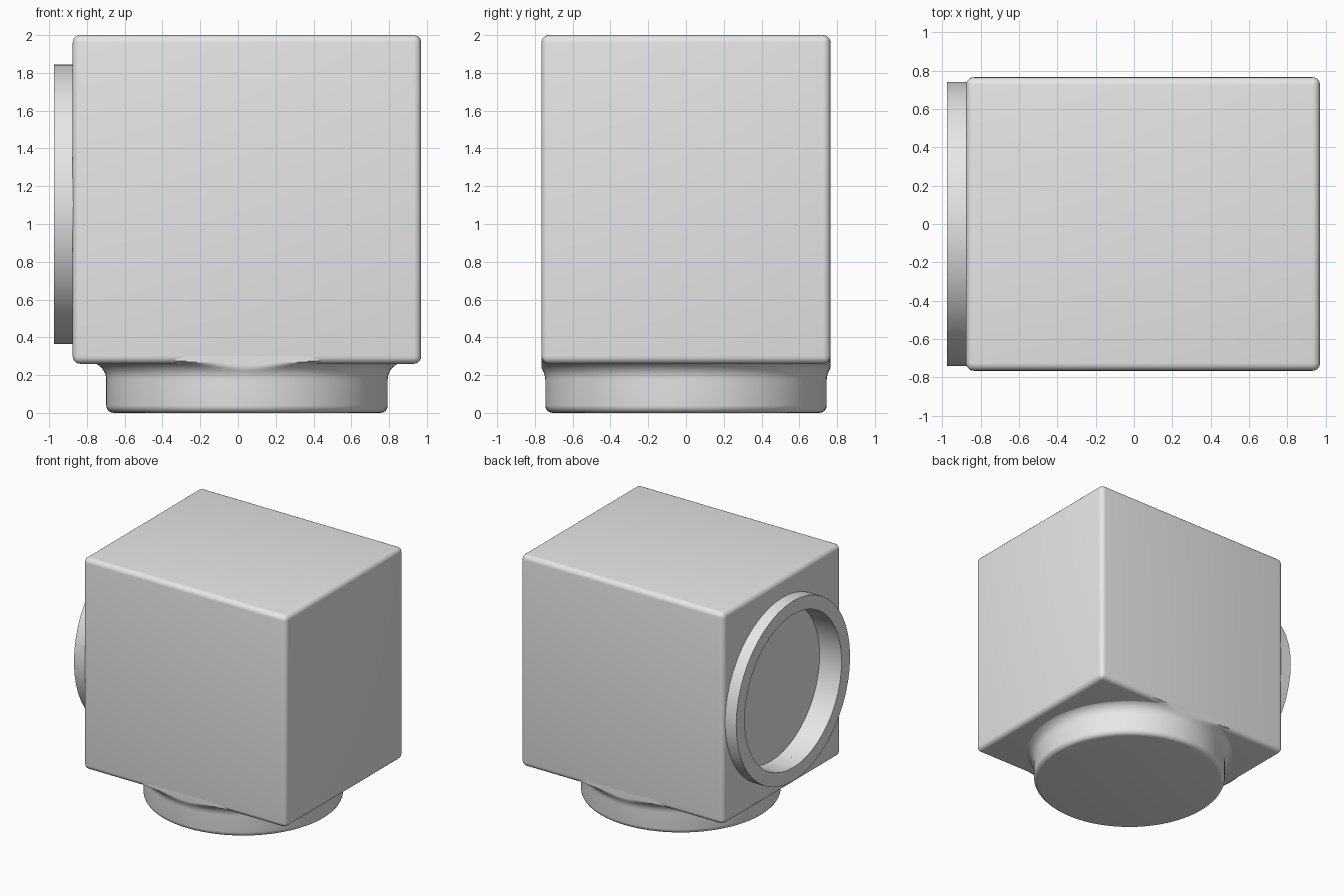
import bpy, bmesh, math
from mathutils import Matrix

cube = bpy.data.objects.get("Cube")
if cube:
    bpy.data.objects.remove(cube)

grey = bpy.data.materials.new("plain grey")
grey.use_nodes = True
grey.diffuse_color = (0.8, 0.8, 0.8, 1)
grey.node_tree.nodes["Principled BSDF"].inputs["Base Color"].default_value = (0.8, 0.8, 0.8, 1)

CX = 0.0475          # housing centre along x
HALF_X, HALF_Y = 0.9225, 0.765
BOTTOM, TOP = 0.26, 2.0
PORT_Z = 1.105


def make_object(name, bm):
    mesh = bpy.data.meshes.new(name)
    bmesh.ops.recalc_face_normals(bm, faces=bm.faces)
    bm.to_mesh(mesh)
    bm.free()
    obj = bpy.data.objects.new(name, mesh)
    bpy.context.collection.objects.link(obj)
    mesh.materials.append(grey)
    return obj


def smooth(obj, degrees=35):
    bpy.ops.object.select_all(action='DESELECT')
    obj.select_set(True)
    bpy.context.view_layer.objects.active = obj
    bpy.ops.object.shade_smooth_by_angle(angle=math.radians(degrees))


def lathe(name, profile, steps, matrix, closed=False):
    """Spin (radius, height) points about the local z axis."""
    bm = bmesh.new()
    verts = [bm.verts.new((r, 0, z)) for r, z in profile]
    ends = verts + verts[:1] if closed else verts
    edges = [bm.edges.new(pair) for pair in zip(ends, ends[1:])]
    bmesh.ops.spin(bm, geom=verts + edges, cent=(0, 0, 0), axis=(0, 0, 1),
                   angle=math.tau, steps=steps)
    bmesh.ops.remove_doubles(bm, verts=bm.verts, dist=0.0005)
    bmesh.ops.transform(bm, matrix=matrix, verts=bm.verts)
    return make_object(name, bm)


def arc(r, z, radius, start, end, count=5):
    """Points on a rounded profile corner centred on (r, z)."""
    angles = [math.radians(start + (end - start) * i / count) for i in range(count + 1)]
    return [(r + radius * math.cos(a), z + radius * math.sin(a)) for a in angles]


# Housing: rounded box
bm = bmesh.new()
bmesh.ops.create_cube(bm, size=2)
bmesh.ops.scale(bm, vec=(HALF_X, HALF_Y, (TOP - BOTTOM) / 2), verts=bm.verts)
bmesh.ops.translate(bm, vec=(CX, 0, (TOP + BOTTOM) / 2), verts=bm.verts)
bmesh.ops.bevel(bm, geom=bm.edges[:], offset=0.04, segments=5, profile=0.5, affect='EDGES')
housing = make_object("housing", bm)

# Round recess cut into the housing behind the side ring
to_side = Matrix.Translation((0, 0, PORT_Z)) @ Matrix.Rotation(-math.pi / 2, 4, 'Y')
cutter = lathe("recess_cutter", [(0, 0.775), (0.63, 0.775), (0.63, 1.1), (0, 1.1)], 48, to_side)
cutter.hide_render = True
cutter.hide_viewport = False
cut = housing.modifiers.new("recess", 'BOOLEAN')
cut.operation = 'DIFFERENCE'
cut.solver = 'EXACT'
cut.object = cutter
bpy.context.view_layer.objects.active = housing
bpy.ops.object.modifier_apply(modifier=cut.name)
bpy.data.objects.remove(cutter)
smooth(housing)

# Side ring standing proud of the housing
ring = lathe("side_ring", [(0.63, 0.86), (0.74, 0.86), (0.74, 0.975), (0.63, 0.975)],
             48, to_side, closed=True)
smooth(ring)

# Base collar: rounded foot, straight wall and flare blending into the housing
profile = [(0, 0)] + arc(0.705, 0.04, 0.04, -90, 0) + arc(0.84, 0.175, 0.095, 180, 95, 8)
profile += [(0.85, 0.275), (0.85, 0.31), (0, 0.31)]
collar = lathe("base_collar", profile, 96, Matrix.Translation((CX, 0, 0)))
for v in collar.data.vertices:      # the flare stops flush with the housing sides
    v.co.y = max(-HALF_Y, min(HALF_Y, v.co.y))
smooth(collar, 50)
